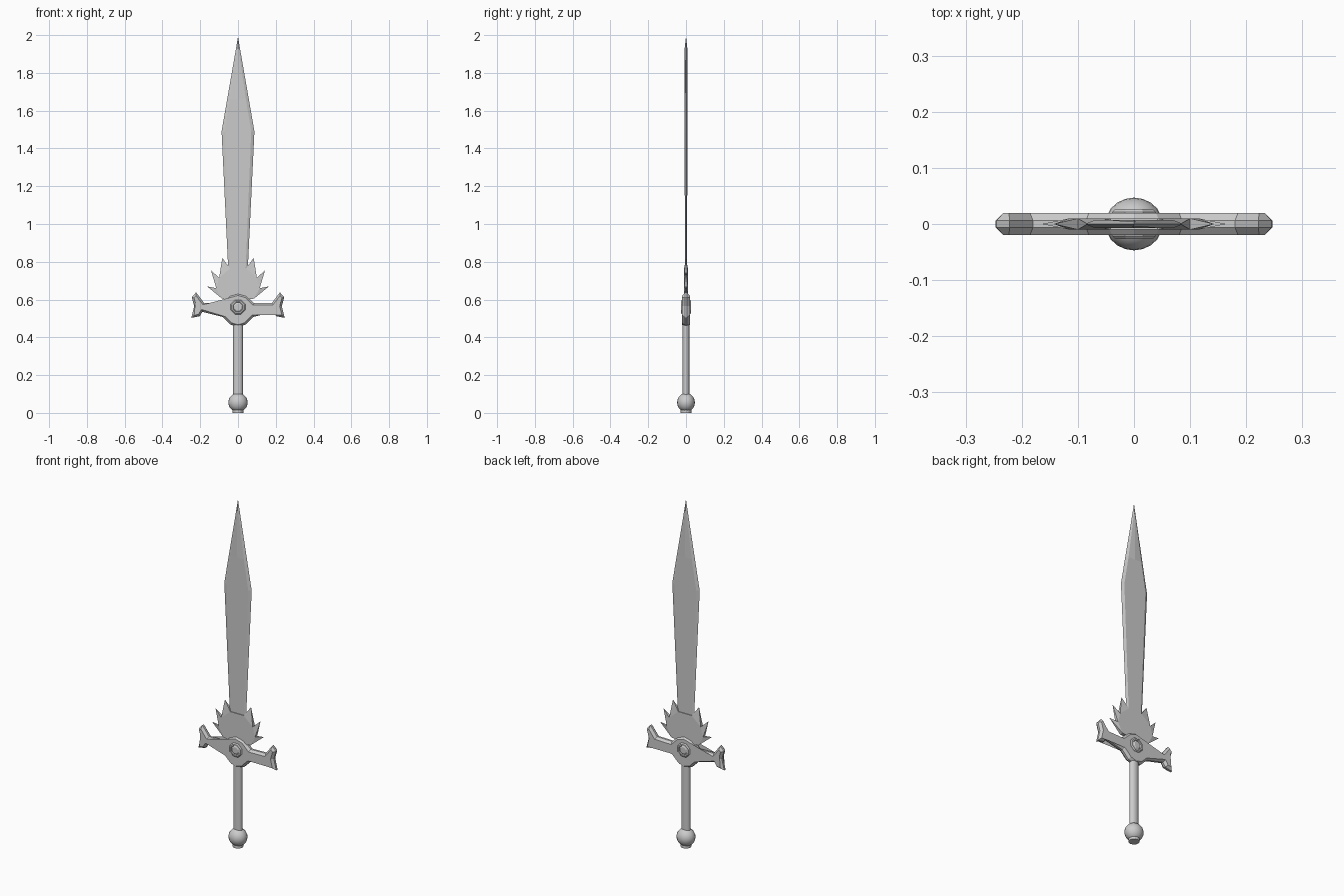
import bpy, bmesh, math
from mathutils import Vector

if "Cube" in bpy.data.objects:
    bpy.data.objects.remove(bpy.data.objects["Cube"])


def make(name, bm):
    bmesh.ops.remove_doubles(bm, verts=bm.verts, dist=1e-5)
    bmesh.ops.recalc_face_normals(bm, faces=bm.faces)
    me = bpy.data.meshes.new(name)
    bm.to_mesh(me)
    bm.free()
    ob = bpy.data.objects.new(name, me)
    bpy.context.collection.objects.link(ob)
    return ob


def smooth(ob, angle=35):
    bpy.ops.object.select_all(action='DESELECT')
    ob.select_set(True)
    bpy.context.view_layer.objects.active = ob
    bpy.ops.object.shade_smooth_by_angle(angle=math.radians(angle))


def mirrored(half):
    """Close a right-hand outline (bottom to top) across x = 0."""
    return half + [(-x, z) for x, z in reversed(half) if x > 1e-6]


def inset(pts, d):
    """Mitred inward offset of a counter-clockwise outline."""
    out = []
    for i, p in enumerate(pts):
        a, b, c = Vector(pts[i - 1]), Vector(p), Vector(pts[(i + 1) % len(pts)])
        e, f = (b - a).normalized(), (c - b).normalized()
        n, m = Vector((-e.y, e.x)), Vector((-f.y, f.x))
        out.append(tuple(b + (n + m) * (d / max(1 + n.dot(m), 0.45))))
    return out


def loft(name, rings):
    """Skin a list of equal rings and cap both ends."""
    bm = bmesh.new()
    vs = [[bm.verts.new(p) for p in r] for r in rings]
    n = len(vs[0])
    for r, s in zip(vs, vs[1:]):
        for i in range(n):
            bm.faces.new((r[i], r[(i + 1) % n], s[(i + 1) % n], s[i]))
    caps = [bm.faces.new(vs[0]), bm.faces.new(vs[-1])]
    bmesh.ops.triangulate(bm, faces=[f for f in caps if len(f.verts) > 4])
    return make(name, bm)


# Blade: bevelled edges, with a centre ridge rising towards the point
rows = [(0.60, .044, .034, .006, .006), (1.49, .087, .070, .007, .007),
        (1.66, .0575, .042, .007, .007), (1.93, .0104, .003, .004, .007),
        (1.99, .0004, .0002, .0002, .0004)]
loft("blade", [[(-w, 0, z), (-v, -y, z), (0, -c, z), (v, -y, z),
                (w, 0, z), (v, y, z), (0, c, z), (-v, y, z)]
               for z, w, v, y, c in rows])

# Flared spikes at the blade root: flat core, tips pinched to points
core = [(0.04, 0.60), (0.085, 0.605), (0.115, 0.66), (0.10, 0.715), (0.042, 0.765)]
tips = [(0.164, 0.67), (0.143, 0.755), (0.083, 0.82)]
bm = bmesh.new()
outline = mirrored(core)
front, back = [[bm.verts.new((x, y, z)) for x, z in outline] for y in (-.01, .01)]
bm.faces.new(front)
bm.faces.new(back)
n = len(outline)
tip_at = {i + 1: t for i, t in enumerate(tips)}
tip_at.update({n - 3 - i: (-x, z) for i, (x, z) in enumerate(tips)})
for i in range(n):
    a, b, c, d = front[i], front[(i + 1) % n], back[(i + 1) % n], back[i]
    if i in tip_at:
        t = bm.verts.new((tip_at[i][0], 0, tip_at[i][1]))
        for u, v in ((a, b), (b, c), (c, d), (d, a)):
            bm.faces.new((u, v, t))
    else:
        bm.faces.new((a, b, c, d))
make("blade_root_spikes", bm)

# Crossguard: chamfered plate with flared ends
guard = mirrored([(0, 0.455), (0.042, 0.468), (0.082, 0.508), (0.188, 0.535),
                  (0.203, 0.512), (0.247, 0.503), (0.232, 0.565), (0.245, 0.612),
                  (0.222, 0.638), (0.18, 0.583), (0.085, 0.581), (0.045, 0.62),
                  (0, 0.633)])
small = inset(guard, 0.011)
loft("crossguard", [[(x, y, z) for x, z in o] for o, y in
                    ((small, -.02), (guard, -.006), (guard, .006), (small, .02))])

# Octagonal boss with recessed gem on both faces
profile = [(.042, 0), (.042, .021), (.036, .027), (.028, .027), (.025, .022),
           (.018, .026)]
for side, label in ((-1, "front"), (1, "back")):
    loft("guard_boss_" + label,
         [[(r * math.cos(a), side * y, 0.56 + r * math.sin(a))
           for a in [math.pi / 8 + k * math.pi / 4 for k in range(8)]]
          for r, y in profile])

# Grip: oval rod
smooth(loft("grip", [[(.026 * math.cos(k * math.pi / 8), .018 * math.sin(k * math.pi / 8), z)
                      for k in range(16)] for z in (0.08, 0.48)]))

# Pommel: ball on a small end cap
bpy.ops.mesh.primitive_uv_sphere_add(segments=20, ring_count=12, radius=1,
                                     location=(0, 0, 0.055))
ball = bpy.context.object
ball.name = "pommel"
ball.scale = (.051, .047, .05)
smooth(ball)
bpy.ops.mesh.primitive_cylinder_add(vertices=12, radius=.029, depth=.02,
                                    location=(0, 0, .01))
bpy.context.object.name = "pommel_cap"
